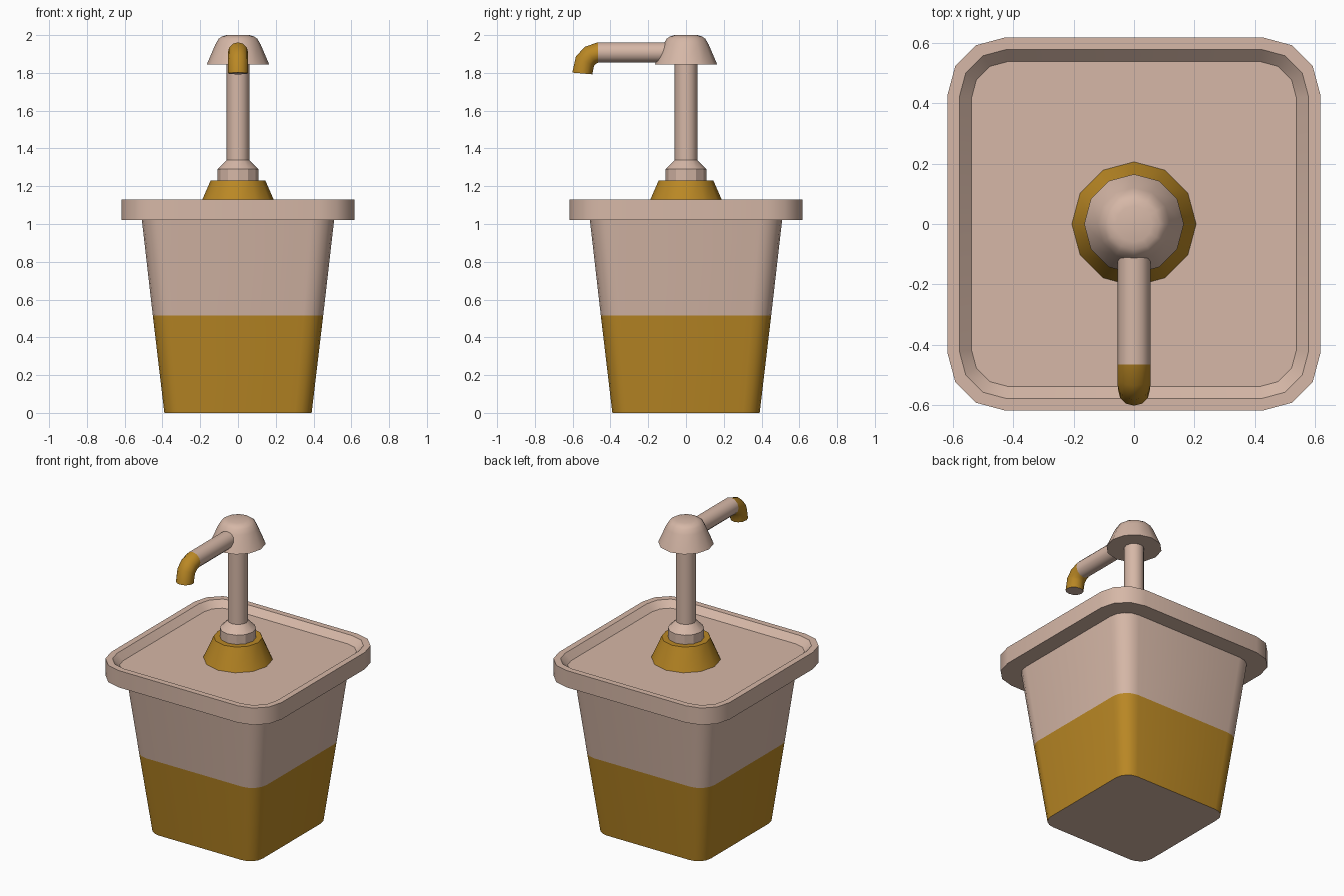
import bpy, bmesh, math
from mathutils import Vector

if "Cube" in bpy.data.objects:
    bpy.data.objects.remove(bpy.data.objects["Cube"])


def make_mat(name, rgb):
    m = bpy.data.materials.new(name)
    m.diffuse_color = (*rgb, 1.0)
    m.use_nodes = True
    m.node_tree.nodes["Principled BSDF"].inputs["Base Color"].default_value = m.diffuse_color
    return m


MATS = [make_mat("pale_pink_plastic", (0.67, 0.475, 0.385)),
        make_mat("mustard_gold", (0.49, 0.245, 0.018))]
PINK, GOLD = 0, 1


def loft(name, rings, bands, caps, angle=40):
    """Skin a stack of rings; bands / caps give material indices."""
    bm = bmesh.new()
    loops = [[bm.verts.new(p) for p in r] for r in rings]
    n = len(loops[0])
    for a, b, mat in zip(loops, loops[1:], bands):
        for i in range(n):
            j = (i + 1) % n
            bm.faces.new((a[i], a[j], b[j], b[i])).material_index = mat
    bm.faces.new(loops[0][::-1]).material_index = caps[0]
    bm.faces.new(loops[-1]).material_index = caps[1]
    bmesh.ops.recalc_face_normals(bm, faces=bm.faces[:])
    for f in bm.faces:
        f.smooth = True
    for e in bm.edges:
        e.smooth = e.calc_face_angle(0) < math.radians(angle)
    me = bpy.data.meshes.new(name)
    bm.to_mesh(me)
    bm.free()
    for m in MATS:
        me.materials.append(m)
    ob = bpy.data.objects.new(name, me)
    bpy.context.collection.objects.link(ob)
    return ob


def rounded_square(half, radius, z, seg=3):
    pts = []
    for q in range(4):
        base = q * math.pi / 2
        cx = (half - radius) * (1 if q in (0, 3) else -1)
        cy = (half - radius) * (1 if q in (0, 1) else -1)
        for k in range(seg + 1):
            a = base + k / seg * math.pi / 2
            pts.append((cx + radius * math.cos(a), cy + radius * math.sin(a), z))
    return pts


def circle(r, z, n=12):
    return [(r * math.cos(math.tau * i / n), r * math.sin(math.tau * i / n), z)
            for i in range(n)]


def turned(name, profile, mat, angle=40):
    rings = [circle(r, z) for r, z in profile]
    return loft(name, rings, [mat] * (len(rings) - 1), (mat, mat), angle)


def tube_ring(y, z, tilt, r, n=12):
    """Ring facing -y, tilted downwards by an angle in degrees."""
    t = math.radians(tilt)
    up = Vector((0, -math.sin(t), math.cos(t)))
    side = Vector((1, 0, 0))
    c = Vector((0, y, z))
    return [c + r * (math.cos(math.tau * i / n) * side
                     + math.sin(math.tau * i / n) * up) for i in range(n)]


# Tapered tub, filled with sauce up to the colour line
loft("tub", [rounded_square(0.39, 0.09, 0, 4),
             rounded_square(0.451, 0.105, 0.515, 4),
             rounded_square(0.51, 0.12, 1.03, 4)],
     [GOLD, PINK], (PINK, PINK))

# Lid with raised rim and recessed floor
loft("lid", [rounded_square(0.617, 0.187, 1.02),
             rounded_square(0.617, 0.187, 1.13),
             rounded_square(0.578, 0.155, 1.13),
             rounded_square(0.538, 0.12, 1.09)],
     [PINK] * 3, (PINK, PINK))

# Pump base, collar, stem and domed cap
turned("pump_base", [(0.208, 1.085), (0.145, 1.23)], GOLD)
turned("pump_collar", [(0.108, 1.22), (0.108, 1.29), (0.06, 1.338)], PINK, 25)
turned("pump_stem", [(0.06, 1.32), (0.06, 1.86)], PINK)
turned("pump_cap", [(0.165, 1.845), (0.12, 1.95), (0.103, 1.98),
                    (0.085, 1.993), (0.06, 2.0)], PINK)

# Spout tube and bent nozzle
loft("spout", [tube_ring(-0.07, 1.908, 0, 0.054),
               tube_ring(-0.466, 1.908, 0, 0.054)], [PINK], (PINK, PINK))
loft("nozzle", [tube_ring(-0.466, 1.908, 0, 0.054),
                tube_ring(-0.506, 1.893, 33, 0.054),
                tube_ring(-0.535, 1.862, 62, 0.054),
                tube_ring(-0.549, 1.797, 85, 0.053)],
     [GOLD] * 3, (GOLD, PINK))
